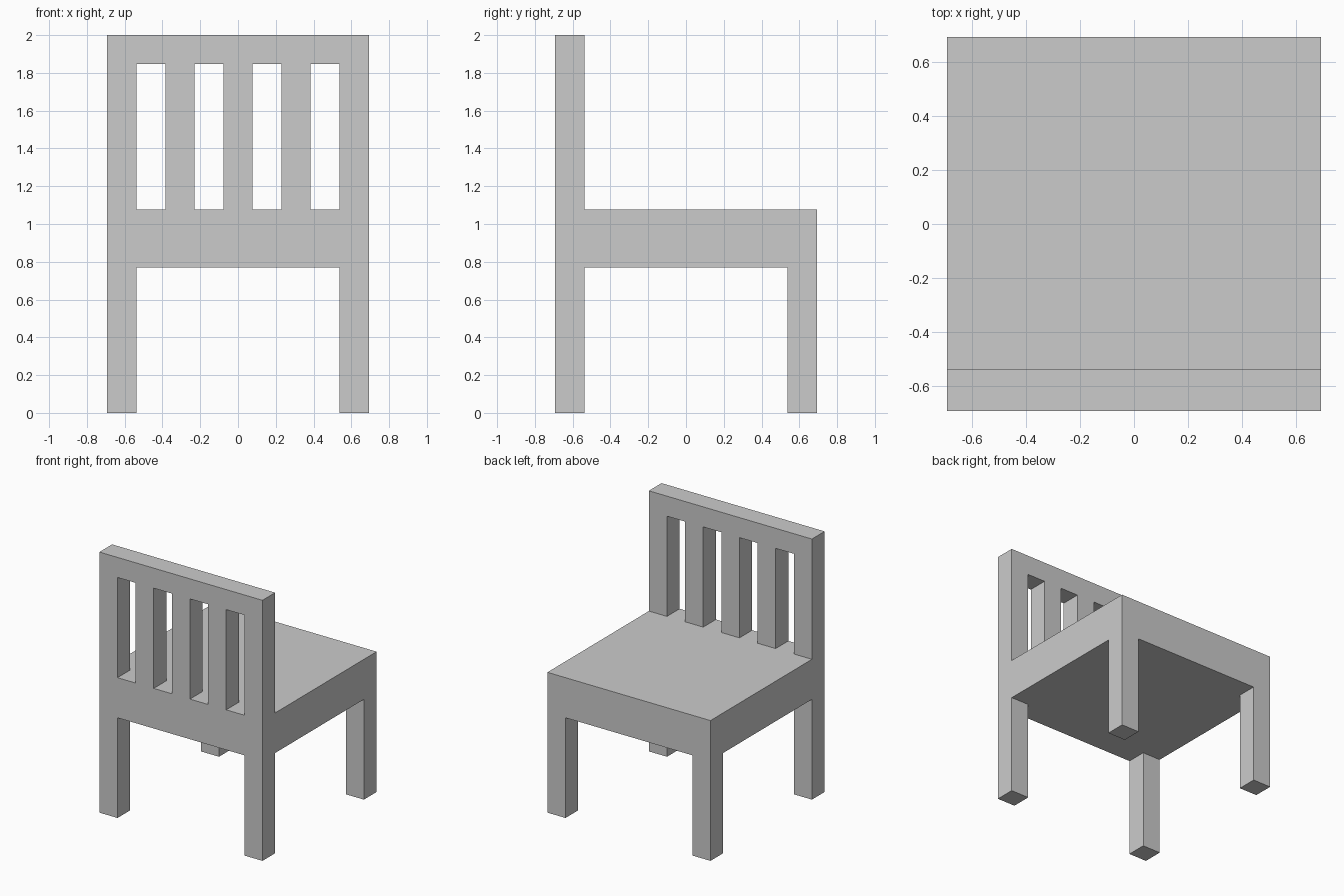
import bpy
import bmesh
from mathutils import Vector

if "Cube" in bpy.data.objects:
    bpy.data.objects.remove(bpy.data.objects["Cube"])

U = 2 / 13          # the chair sits on a 9 x 9 x 13 module grid
EDGE = 4            # centre of the outer posts, in modules


def box(name, lo, hi):
    """Axis-aligned box between two corners given in modules."""
    lo, hi = Vector(lo) * U, Vector(hi) * U
    bm = bmesh.new()
    bmesh.ops.create_cube(bm, size=1)
    bmesh.ops.scale(bm, vec=hi - lo, verts=bm.verts)
    bmesh.ops.translate(bm, vec=(hi - lo) / 2, verts=bm.verts)
    mesh = bpy.data.meshes.new(name)
    bm.to_mesh(mesh)
    bm.free()
    obj = bpy.data.objects.new(name, mesh)
    obj.location = lo
    bpy.context.collection.objects.link(obj)
    return obj


def post(name, x, y, z0, z1):
    """One-module-wide square upright centred on x, y."""
    return box(name, (x - 0.5, y - 0.5, z0), (x + 0.5, y + 0.5, z1))


# Four legs
for y, end in ((-EDGE, "front"), (EDGE, "rear")):
    for x, side in ((-EDGE, "left"), (EDGE, "right")):
        post(f"{end}_{side}_leg", x, y, 0, 5)

# Thick seat slab
box("seat", (-4.5, -4.5, 5), (4.5, 4.5, 7))

# Backrest: outer posts, three slats and the top rail
for x, name in ((-4, "left_back_post"), (-2, "left_slat"), (0, "middle_slat"),
                (2, "right_slat"), (4, "right_back_post")):
    post(name, x, -EDGE, 7, 12)
box("top_rail", (-4.5, -4.5, 12), (4.5, -3.5, 13))
